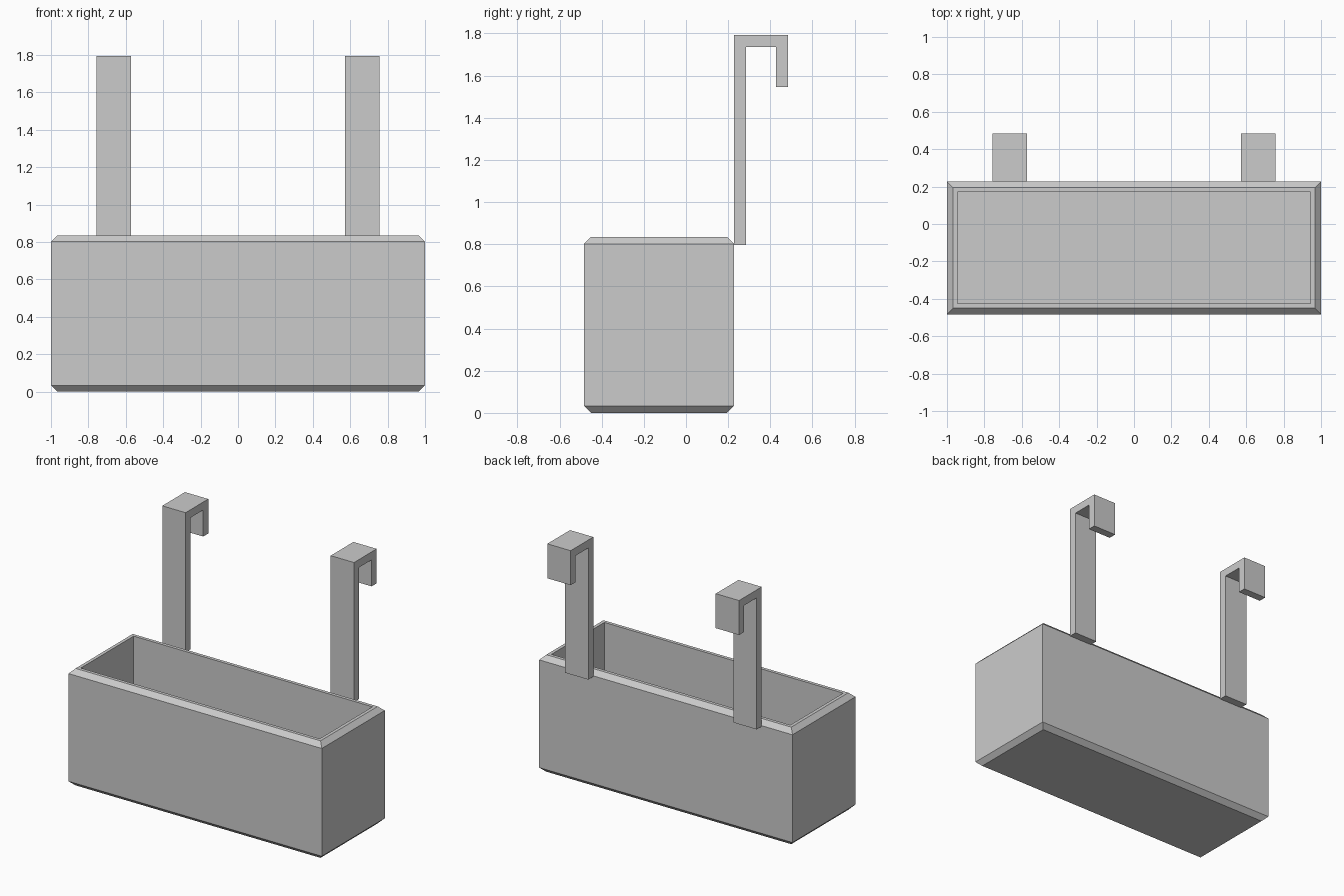
import bpy, bmesh

default = bpy.data.objects.get("Cube")
if default:
    bpy.data.objects.remove(default, do_unlink=True)

grey = bpy.data.materials.new("light grey")
grey.use_nodes = True
colour = (0.6, 0.6, 0.6, 1)
grey.diffuse_color = colour
grey.node_tree.nodes["Principled BSDF"].inputs["Base Color"].default_value = colour

HALF_X, FRONT, BACK = 1.0, -0.483, 0.227
HEIGHT, CHAMFER, WALL = 0.835, 0.033, 0.057


def finish(name, bm):
    bmesh.ops.recalc_face_normals(bm, faces=bm.faces)
    mesh = bpy.data.meshes.new(name)
    bm.to_mesh(mesh)
    bm.free()
    mesh.materials.append(grey)
    obj = bpy.data.objects.new(name, mesh)
    bpy.context.collection.objects.link(obj)
    return obj


def ring(bm, inset, z):
    """Rectangle of vertices, inset from the outer wall."""
    x, y0, y1 = HALF_X - inset, FRONT + inset, BACK - inset
    return [bm.verts.new((px, py, z))
            for px, py in ((-x, y0), (x, y0), (x, y1), (-x, y1))]


# Planter trough: outer wall, chamfered rims, hollow inside
bm = bmesh.new()
sections = [(CHAMFER, 0), (0, CHAMFER), (0, HEIGHT - CHAMFER),
            (CHAMFER, HEIGHT), (WALL, HEIGHT), (WALL, WALL)]
rings = [ring(bm, inset, z) for inset, z in sections]
for low, high in zip(rings, rings[1:]):
    for i in range(4):
        j = (i + 1) % 4
        bm.faces.new((low[i], low[j], high[j], high[i]))
bm.faces.new(rings[0])
bm.faces.new(rings[-1])
finish("planter_trough", bm)

# Hanging hooks: side profile extruded along x
STRAP, BOTTOM, TOP, TIP, REAR = 0.057, 0.797, 1.793, 1.547, 0.483
profile = [(BACK, BOTTOM), (BACK + STRAP, BOTTOM), (BACK + STRAP, TOP - STRAP),
           (REAR - STRAP, TOP - STRAP), (REAR - STRAP, TIP), (REAR, TIP),
           (REAR, TOP), (BACK, TOP)]
for name, centre in (("left_hook", 0.665), ("right_hook", -0.665)):
    bm = bmesh.new()
    face = bm.faces.new([bm.verts.new((centre - 0.092, y, z)) for y, z in profile])
    side = bmesh.ops.extrude_face_region(bm, geom=[face])
    moved = [v for v in side["geom"] if isinstance(v, bmesh.types.BMVert)]
    bmesh.ops.translate(bm, verts=moved, vec=(0.184, 0, 0))
    finish(name, bm)
